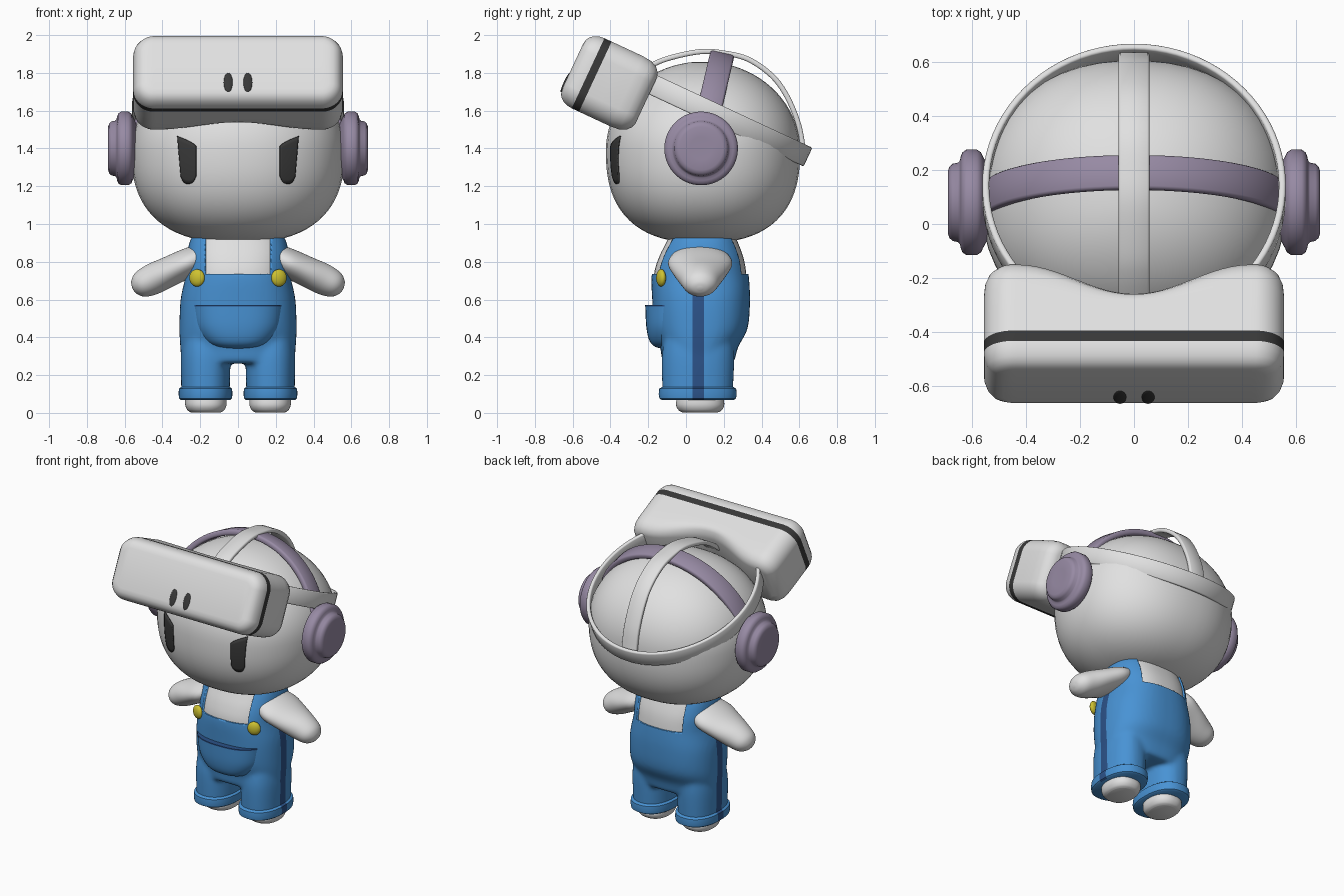
import bpy, bmesh
from math import sin, cos, pi, radians, copysign
from mathutils import Matrix, Vector

if "Cube" in bpy.data.objects:
    bpy.data.objects.remove(bpy.data.objects["Cube"])


def material(name, r, g, b):
    m = bpy.data.materials.new(name)
    m.use_nodes = True
    m.diffuse_color = (r, g, b, 1)
    bsdf = next(n for n in m.node_tree.nodes if n.type == 'BSDF_PRINCIPLED')
    bsdf.inputs["Base Color"].default_value = (r, g, b, 1)
    bsdf.inputs["Roughness"].default_value = 0.6
    return m


WHITE = material("soft white", .75, .75, .75)
BLUE = material("denim blue", .065, .29, .66)
NAVY = material("dark blue", .025, .085, .25)
PURPLE = material("dusty purple", .31, .255, .37)
DARK = material("charcoal", .04, .04, .04)
YELLOW = material("yellow", .62, .54, .03)


def finish(name, bm, mats, mirror=False, matrix=None, angle=40):
    """Turn a bmesh into a smooth-shaded object."""
    if matrix:
        bm.transform(matrix)
    bmesh.ops.recalc_face_normals(bm, faces=bm.faces)
    mesh = bpy.data.meshes.new(name)
    bm.to_mesh(mesh)
    bm.free()
    for m in mats:
        mesh.materials.append(m)
    mesh.shade_smooth()
    mesh.set_sharp_from_angle(angle=radians(angle))
    ob = bpy.data.objects.new(name, mesh)
    bpy.context.scene.collection.objects.link(ob)
    if mirror:
        ob.modifiers.new("Mirror", 'MIRROR').use_mirror_merge = False
    return ob


def smooth_path(pts, steps=5):
    """Catmull-Rom interpolation of tuples."""
    pts = [Vector(p) for p in pts]
    out = []
    for i in range(len(pts) - 1):
        a, b, c = pts[max(i - 1, 0)], pts[i], pts[i + 1]
        d = pts[min(i + 2, len(pts) - 1)]
        for k in range(steps):
            t = k / steps
            out.append(b + (c - a) * (t / 2) + (a * 2 - b * 5 + c * 4 - d) * (t * t / 2)
                       + (b * 3 - a - c * 3 + d) * (t ** 3 / 2))
    return out + [pts[-1]]


def ring(hx, hy, p=2, r=None, n=48):
    """Superellipse outline, or a rounded rectangle when r is given."""
    for i in range(n):
        a = (i + .5) * 2 * pi / n
        c, s = cos(a), sin(a)
        if r is not None:
            yield copysign(hx - r, c) + r * c, copysign(hy - r, s) + r * s
        else:
            yield (copysign(hx * abs(c) ** (2 / p), c), copysign(hy * abs(s) ** (2 / p), s))


def skin(bm, loops):
    """Bridge a list of vertex-position loops and cap both ends."""
    rows = [[bm.verts.new(co) for co in loop] for loop in loops]
    for a, b in zip(rows, rows[1:]):
        for i in range(len(a)):
            j = (i + 1) % len(a)
            bm.faces.new((a[i], a[j], b[j], b[i]))
    bm.faces.new(rows[0][::-1])
    bm.faces.new(rows[-1])


def loft(bm, sections, cx=0, p=2, smooth=True):
    """Sections are (z, centre y, half x, half y)."""
    if smooth:
        sections = smooth_path(sections)
    skin(bm, [[(cx + x, cy + y, z) for x, y in ring(hx, hy, p)] for z, cy, hx, hy in sections])


def part(name, sections, mat, mirror=False, matrix=None, **kw):
    bm = bmesh.new()
    loft(bm, sections, **kw)
    return finish(name, bm, [mat], mirror, matrix)


def cut(bm, co, no):
    bmesh.ops.bisect_plane(bm, geom=bm.verts[:] + bm.edges[:] + bm.faces[:],
                           plane_co=co, plane_no=no, dist=1e-5)


def paint_stripe(bm):
    """Dark stripe down the outside of each leg."""
    for y in (.035, .095):
        cut(bm, (0, y, 0), (0, 1, 0))
    for f in bm.faces:
        c = f.calc_center_median()
        if abs(c.y - .065) < .03 and abs(c.x) > .24 and c.z < .7:
            f.material_index = 1


def band(name, path, across, width, thick, mat, matrix=None):
    """Flat strap swept along a path."""
    path, across = [Vector(p) for p in path], Vector(across).normalized()
    loops = []
    for i, p in enumerate(path):
        tangent = path[min(i + 1, len(path) - 1)] - path[max(i - 1, 0)]
        out = tangent.cross(across).normalized()
        loops.append([p + across * x + out * y
                      for x, y in ring(width / 2, thick / 2, r=thick * .4, n=12)])
    bm = bmesh.new()
    skin(bm, loops)
    return finish(name, bm, [mat], matrix=matrix, angle=60)


# Head: domed above, fuller and flatter below
HX, HY, CY, MID = .565, .515, .09, 1.39


def head_radius(z):
    if z > MID:
        return max(0, 1 - ((z - MID) / .47) ** 2) ** .5
    return max(0, 1 - ((MID - z) / .49) ** 2.5) ** .4


levels = [MID - .49 * cos(pi * i / 40) if i < 20 else MID - .47 * cos(pi * i / 40) for i in range(1, 40)]
part("head", [(z, CY, HX * head_radius(z), HY * head_radius(z)) for z in levels],
     WHITE, p=2.2, smooth=False)

# Eyes: thin plates that follow the face
bm = bmesh.new()
N = 10
grid = []
for i in range(N + 1):
    s = i / N
    low, high, row = 1.213 + .04 * abs(2 * s - 1) ** 3, 1.412 + .053 * s ** .7, []
    for k in range(N + 1):
        t = k / N
        x, z = .222 + (.08 + .018 * t) * s, low + (high - low) * t
        r = head_radius(z)
        y = CY - HY * r * (1 - (x / (HX * r)) ** 2.2) ** (1 / 2.2)
        row.append(bm.verts.new((x, y - .004, z)))
    grid.append(row)
for a, b in zip(grid, grid[1:]):
    for k in range(N):
        bm.faces.new((a[k], b[k], b[k + 1], a[k + 1]))
eyes = finish("eyes", bm, [DARK], mirror=True)
solid = eyes.modifiers.new("Solidify", 'SOLIDIFY')
solid.thickness, solid.offset = .009, 0

# Headset: rounded box tipped up, back hollowed to fit the forehead
TILT = Matrix.Translation((0, -.405, 1.745)) @ Matrix.Rotation(radians(65), 4, 'X')
bm = bmesh.new()
profile = [(-.215, .07), (-.207, .045), (-.185, .02), (-.15, .005), (-.1, 0), (0, 0), (.083, 0),
           (.125, 0), (.15, .003), (.18, .014), (.2, .03), (.21, .05), (.215, .075)]
skin(bm, [[(x, y, z) for x, y in ring(.555 - d, .205 - d, r=.11 - d)] for z, d in profile])
for i in range(-12, 13):
    cut(bm, (i * .036, 0, 0), (1, 0, 0))
for f in bm.faces:
    if .083 < f.calc_center_median().z < .125:
        f.material_index = 1
for v in bm.verts:
    if v.co.z < 0 and abs(v.co.x) < .432:
        v.co.z += .12 * (.5 + .5 * cos(pi * v.co.x / .432)) * min(1, -v.co.z / .2)
finish("headset", bm, [WHITE, DARK], matrix=TILT)

bm = bmesh.new()
bmesh.ops.create_uvsphere(bm, u_segments=24, v_segments=12, radius=1)
bm.transform(Matrix.Translation((.052, -.095, .214)) @ Matrix.Diagonal((.024, .057, .008, 1)))
finish("headset_lenses", bm, [DARK], mirror=True, matrix=TILT)

# Straps and headphone band
arc = [-.66 + (pi + 1.32) * i / 60 for i in range(61)]
band("side_strap", [(.548 * cos(a), .09, -.54 - .565 * sin(a)) for a in arc],
     (0, 1, 0), .11, .026, WHITE, TILT)
top = smooth_path([(0, -.3, 1.76), (0, -.2, 1.83), (0, -.1, 1.875), (0, .07, 1.912), (0, .2, 1.905),
                   (0, .33, 1.872), (0, .455, 1.785), (0, .535, 1.675), (0, .595, 1.53), (0, .62, 1.4)])
band("top_strap", top, (1, 0, 0), .115, .028, WHITE)
band("headphone_band", [(.548 * cos(pi * i / 48), .075 + .115 * sin(pi * i / 48),
                         1.4 + .49 * sin(pi * i / 48)) for i in range(49)],
     (0, .975, -.22), .13, .04, PURPLE)

# Ear cups
cup = [(.52, .1), (.558, .17), (.565, .185), (.58, .195), (.62, .195), (.634, .185), (.64, .17),
       (.643, .155), (.65, .147), (.67, .143), (.682, .132), (.688, .115), (.686, .06)]
part("ear_cups", [(x, 0, r, r) for x, r in cup], PURPLE, True,
     Matrix.Translation((0, .08, 1.4)) @ Matrix.Rotation(pi / 2, 4, 'Y'), smooth=False)

# Shirt and overalls share one torso shape
torso = [(.262, .065, .26, .165), (.275, .065, .295, .19), (.35, .07, .306, .207),
         (.45, .08, .31, .247), (.6, .08, .304, .259), (.73, .075, .277, .257),
         (.82, .08, .272, .237), (.9, .085, .258, .203), (.95, .085, .235, .18)]
part("shirt", [(z, cy, hx - .012, hy - .012) for z, cy, hx, hy in torso[4:]], WHITE, p=2.5)

bm = bmesh.new()
loft(bm, torso, p=2.5)
for side in (-1, 1):
    loft(bm, [(.075, .062, .126, .183), (.15, .062, .129, .188), (.3, .064, .131, .192),
              (.42, .07, .12, .18)], cx=side * .172, p=2.3)
source = finish("overalls_source", bm, [BLUE])
remesh = source.modifiers.new("Remesh", 'REMESH')
remesh.mode, remesh.voxel_size = 'VOXEL', .013
blend = source.modifiers.new("Smooth", 'SMOOTH')
blend.iterations, blend.factor = 8, .5
bm = bmesh.new()
bm.from_object(source, bpy.context.evaluated_depsgraph_get())
bpy.data.objects.remove(source)
for f in bm.faces:
    f.material_index = 0
cut(bm, (0, 0, .735), (0, 0, 1))
for side in (-1, 1):
    cut(bm, (side * .175, 0, 0), (1, 0, 0))
paint_stripe(bm)
opening = [f for f in bm.faces if f.calc_center_median().z > .735
           and abs(f.calc_center_median().x) < .175]
bmesh.ops.delete(bm, geom=opening, context='FACES')
overalls = finish("overalls", bm, [BLUE, NAVY])
solid = overalls.modifiers.new("Solidify", 'SOLIDIFY')
solid.thickness, solid.offset = .02, -1

# Front pocket with a dark hem
pocket = [(.34, 0, .09, .13), (.355, 0, .15, .172), (.39, 0, .195, .197),
          (.46, 0, .235, .211), (.565, 0, .25, .216)]
part("pocket", pocket, BLUE, p=2.6)
part("pocket_hem", [(.563, 0, .251, .217), (.571, 0, .251, .217)], NAVY, p=2.6, smooth=False)

# Trouser cuffs
bm = bmesh.new()
loft(bm, [(.068, .062, .13, .19), (.076, .062, .14, .203), (.1, .062, .143, .207),
          (.128, .062, .141, .204), (.138, .062, .128, .188)], cx=.172, p=2.3, smooth=False)
paint_stripe(bm)
finish("cuffs", bm, [BLUE, NAVY], mirror=True)

# Feet, arms and buttons
part("feet", [(.003, .075, .08, .095), (.015, .075, .098, .115), (.045, .075, .11, .128),
              (.1, .075, .108, .12)], WHITE, True, cx=.17, p=2.3)
part("arms", [(0, 0, .07, .15), (.08, 0, .078, .17), (.18, 0, .08, .145), (.28, 0, .082, .11),
              (.35, 0, .068, .085), (.385, 0, .038, .048), (.395, 0, .008, .01)], WHITE, True,
     Matrix.Translation((.2, .075, .825)) @ Matrix.Rotation(radians(115), 4, 'Y'))
bm = bmesh.new()
bmesh.ops.create_uvsphere(bm, u_segments=24, v_segments=12, radius=1)
bm.transform(Matrix.Translation((.217, -.132, .715)) @ Matrix.Rotation(radians(20), 4, 'Z')
             @ Matrix.Diagonal((.043, .023, .046, 1)))
finish("buttons", bm, [YELLOW], mirror=True)
